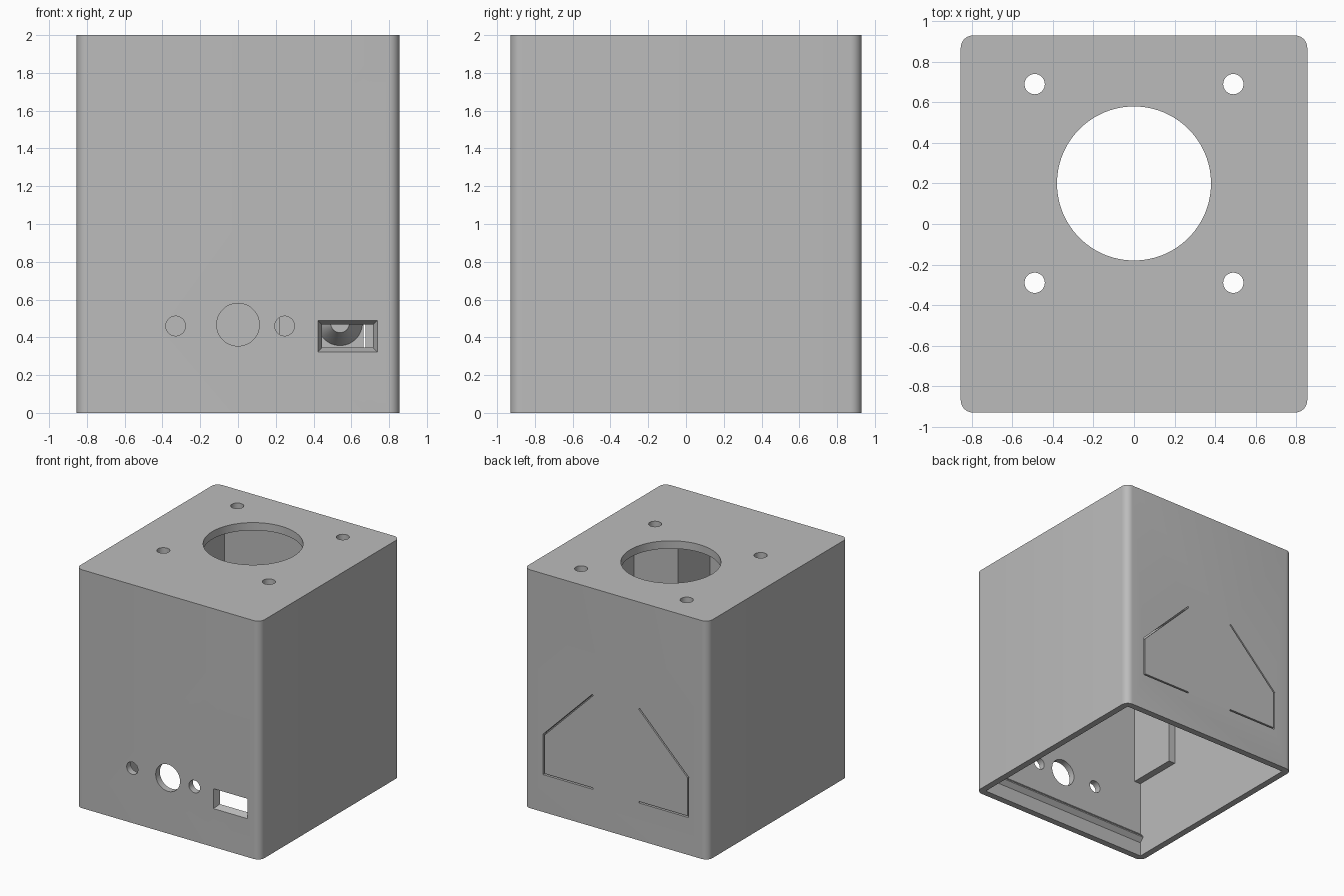
import bpy, bmesh, math
from mathutils import Matrix, Vector

old = bpy.data.objects.get("Cube")
if old:
    bpy.data.objects.remove(old, do_unlink=True)

HX, HY, H = 0.855, 0.93, 2.0      # half width, half depth, height
WALL, ROOF, RADIUS = 0.055, 0.065, 0.06
IX, IY = HX - WALL, HY - WALL     # inner half sizes

grey = bpy.data.materials.new("grey_plastic")
grey.use_nodes = True
grey.diffuse_color = (0.5, 0.5, 0.5, 1)
grey.node_tree.nodes["Principled BSDF"].inputs["Base Color"].default_value = (0.5, 0.5, 0.5, 1)


def finish(name, bm):
    bmesh.ops.recalc_face_normals(bm, faces=bm.faces)
    mesh = bpy.data.meshes.new(name)
    bm.to_mesh(mesh)
    bm.free()
    mesh.materials.append(grey)
    obj = bpy.data.objects.new(name, mesh)
    bpy.context.collection.objects.link(obj)
    return obj


def loft(name, first, second):
    """Solid between two matching outlines."""
    bm = bmesh.new()
    a = [bm.verts.new(p) for p in first]
    b = [bm.verts.new(p) for p in second]
    bm.faces.new(a)
    bm.faces.new(b)
    n = len(a)
    for i in range(n):
        j = (i + 1) % n
        bm.faces.new((a[i], a[j], b[j], b[i]))
    return finish(name, bm)


def box(name, x0, x1, y0, y1, z0, z1):
    ring = [(x0, y0), (x1, y0), (x1, y1), (x0, y1)]
    return loft(name, [(x, y, z0) for x, y in ring], [(x, y, z1) for x, y in ring])


def wall_prism(name, outline, y0, y1):
    """Extrude an x, z outline along y."""
    return loft(name, [(x, y0, z) for x, z in outline], [(x, y1, z) for x, z in outline])


def round_bar(name, centre, r1, r2, depth, along_y=False, sides=64):
    bm = bmesh.new()
    turn = Matrix.Rotation(math.pi / 2, 4, "X") if along_y else Matrix()
    bmesh.ops.create_cone(bm, cap_ends=True, segments=sides, radius1=r1, radius2=r2,
                          depth=depth, matrix=Matrix.Translation(centre) @ turn)
    return finish(name, bm)


def combine(target, tool, operation="DIFFERENCE"):
    mod = target.modifiers.new(tool.name, "BOOLEAN")
    mod.operation = operation
    mod.solver = "EXACT"
    mod.object = tool
    bpy.context.view_layer.objects.active = target
    bpy.ops.object.modifier_apply(modifier=mod.name)
    bpy.data.objects.remove(tool, do_unlink=True)


# Housing: rounded upright box, hollow and open below
outline = []
for k, (sx, sy) in enumerate([(1, 1), (-1, 1), (-1, -1), (1, -1)]):
    for i in range(9):
        t = math.pi / 2 * (k + i / 8)
        outline.append((sx * (HX - RADIUS) + RADIUS * math.cos(t),
                        sy * (HY - RADIUS) + RADIUS * math.sin(t)))
housing = loft("housing", [(x, y, 0) for x, y in outline], [(x, y, H) for x, y in outline])
combine(housing, box("cavity", -IX, IX, -IY, IY, -0.1, H - ROOF))

# Inner corner block and side pads, hanging from the roof
combine(housing, box("corner_block", 0.39, IX + 0.02, -IY - 0.02, -0.45, 0.66, H - 0.03), "UNION")
for y0, y1 in [(-IY - 0.02, -0.45), (0.45, IY + 0.02)]:
    combine(housing, box("side_pad", -IX - 0.02, -0.74, y0, y1, 0.66, H - 0.03), "UNION")

# Roof openings
combine(housing, round_bar("large_opening", (0, 0.2, H), 0.38, 0.38, 0.4, sides=96))
for x in (-0.49, 0.49):
    for y in (-0.29, 0.69):
        combine(housing, round_bar("screw_hole", (x, y, H), 0.05, 0.05, 0.4, sides=32))

# Front openings: three round holes and a flared port
for x, z, r in [(-0.33, 0.46, 0.052), (0, 0.467, 0.113), (0.247, 0.46, 0.052)]:
    combine(housing, round_bar("front_hole", (x, -HY, z), r, r, 0.3, True, 48))


def port_ring(y, grow):
    x0, x1, z0, z1 = 0.445 - grow, 0.715 + grow, 0.345 - grow, 0.467 + grow
    return [(x0, y, z0), (x1, y, z0), (x1, y, z1), (x0, y, z1)]


combine(housing, loft("port", port_ring(-HY - 0.011, 0.027), port_ring(-HY + WALL + 0.005, -0.002)))

# Back flaps: thinned inside, outlined by slits, each with a conical press stud
path = [Vector(p) for p in [(0.22, 1.1), (0.67, 0.65), (0.67, 0.32), (0.22, 0.32)]]
for s in (1, -1):
    combine(housing, wall_prism("flap_recess", [(s * p.x, p.y) for p in path], IY - 0.1, IY + 0.02))
    for a, b in zip(path, path[1:]):
        d = (b - a).normalized() * 0.006
        n = Vector((-d.y, d.x))
        bar = [a - d + n, b + d + n, b + d - n, a - d - n]
        combine(housing, wall_prism("slit", [(s * p.x, p.y) for p in bar], IY - 0.05, HY + 0.05))
    stud = round_bar("press_stud", (s * 0.54, IY - 0.03, 0.475), 0.125, 0.05, 0.12, True, 48)
    combine(housing, stud, "UNION")

# Snap ridges inside the front and back walls
for s in (1, -1):
    profile = [(IY + 0.01, 0.11), (IY - 0.035, 0.155), (IY - 0.035, 0.165), (IY + 0.01, 0.21)]
    ridge = loft("snap_ridge", [(-IX - 0.01, s * y, z) for y, z in profile],
                 [(IX + 0.01, s * y, z) for y, z in profile])
    combine(housing, ridge, "UNION")

bpy.ops.object.select_all(action="DESELECT")
housing.select_set(True)
bpy.context.view_layer.objects.active = housing
bpy.ops.object.shade_smooth_by_angle(angle=math.radians(30))
